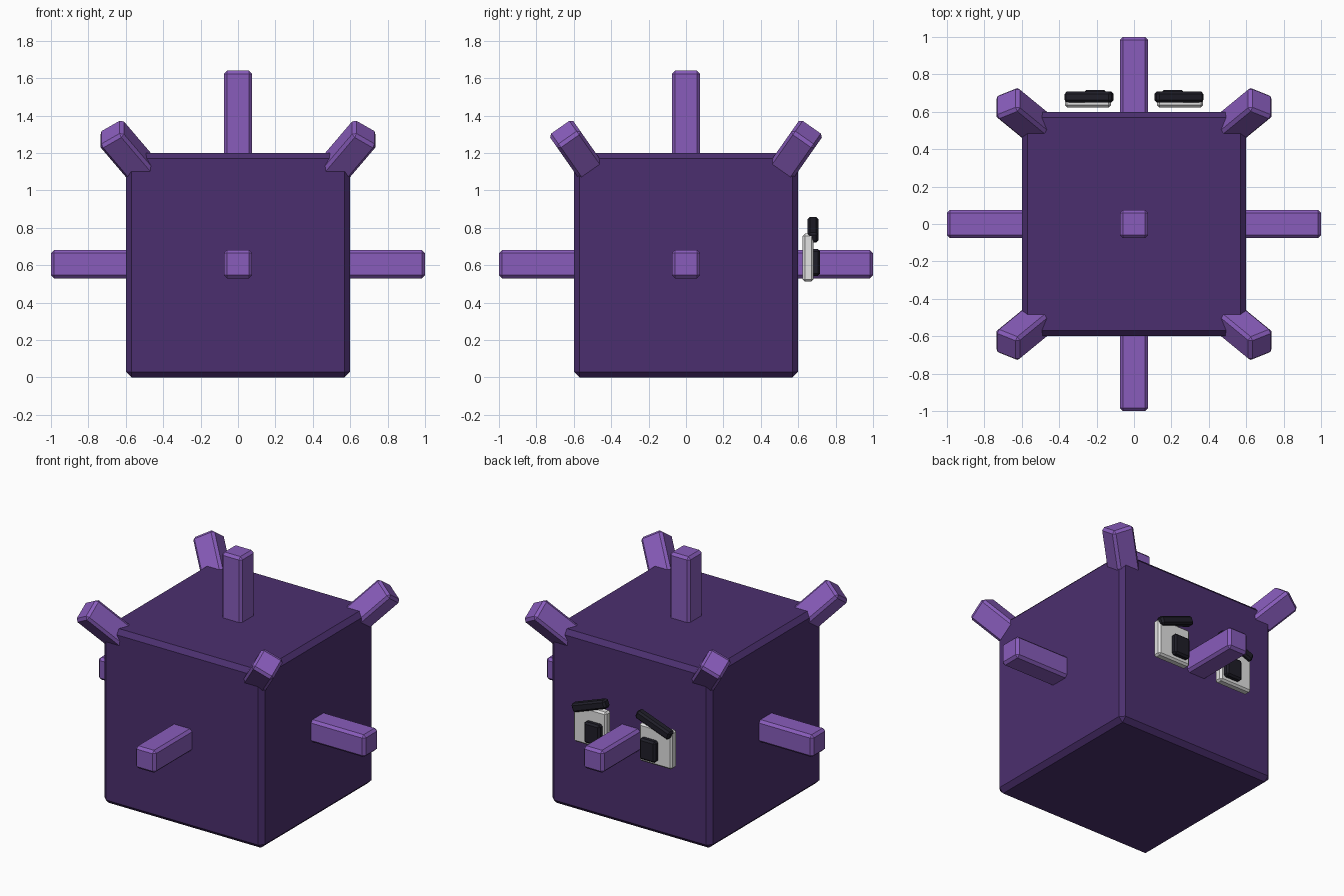
import bpy
from math import radians
from mathutils import Matrix, Vector

cube = bpy.data.objects.get("Cube")
if cube:
    bpy.data.objects.remove(cube, do_unlink=True)


def material(name, rgb):
    """Flat material from an 8-bit sRGB colour."""
    linear = [((c / 255 + 0.055) / 1.055) ** 2.4 for c in rgb] + [1.0]
    mat = bpy.data.materials.new(name)
    mat.use_nodes = True
    mat.diffuse_color = linear
    mat.node_tree.nodes["Principled BSDF"].inputs["Base Color"].default_value = linear
    return mat


dark_purple = material("dark purple", (75, 47, 110))
light_purple = material("light purple", (136, 92, 187))
white = material("eye white", (226, 226, 226))
black = material("near black", (31, 30, 40))


def box(name, size, centre, mat, bevel, rotation=Matrix.Identity(4)):
    """Chamfered box with its size baked into the mesh."""
    bpy.ops.mesh.primitive_cube_add(size=1)
    obj = bpy.context.object
    obj.name = name
    obj.data.transform(Matrix.Diagonal((*size, 1)))
    obj.matrix_world = Matrix.Translation(centre) @ rotation
    obj.data.materials.append(mat)
    mod = obj.modifiers.new("chamfer", "BEVEL")
    mod.width = bevel
    mod.segments = 1
    return obj


# Body
box("body", (1.2, 1.2, 1.2), (0, 0, 0.6), dark_purple, 0.03)

# Straight spikes on the sides and the top
THICK, CHAMFER = 0.152, 0.017
for name, axis in (("left", (1, 0, 0)), ("right", (-1, 0, 0)),
                   ("back", (0, 1, 0)), ("front", (0, -1, 0))):
    size = [0.5 if a else THICK for a in axis]
    box(name + "_spike", size, Vector(axis) * 0.75 + Vector((0, 0, 0.605)),
        light_purple, CHAMFER)
box("top_spike", (THICK, THICK, 0.54), (0, 0, 1.37), light_purple, CHAMFER)

# Tilted spikes on the upper corners
LENGTH = 0.46
for sx, side in ((1, "left"), (-1, "right")):
    for sy, end in ((1, "back"), (-1, "front")):
        tilt = (Matrix.Rotation(radians(-35 * sy), 4, "X")
                @ Matrix.Rotation(radians(35 * sx), 4, "Y"))
        tip = Vector((0.682 * sx, 0.653 * sy, 1.31))
        centre = tip - tilt @ Vector((0, 0, LENGTH / 2))
        box(f"{end}_{side}_corner_spike", (THICK, THICK, LENGTH), centre,
            light_purple, CHAMFER, tilt)

# Eyes with pupils and slanted brows, floating just off the back face
for s, side in ((1, "left"), (-1, "right")):
    box(side + "_eye", (0.246, 0.058, 0.256), (0.246 * s, 0.653, 0.64), white, 0.012)
    box(side + "_pupil", (0.12, 0.058, 0.142), (0.208 * s, 0.688, 0.614), black, 0.012)
    slant = Matrix.Rotation(radians(20 * s), 4, "Y")
    box(side + "_brow", (0.266, 0.057, 0.058), (0.24 * s, 0.679, 0.79),
        black, 0.012, slant)
